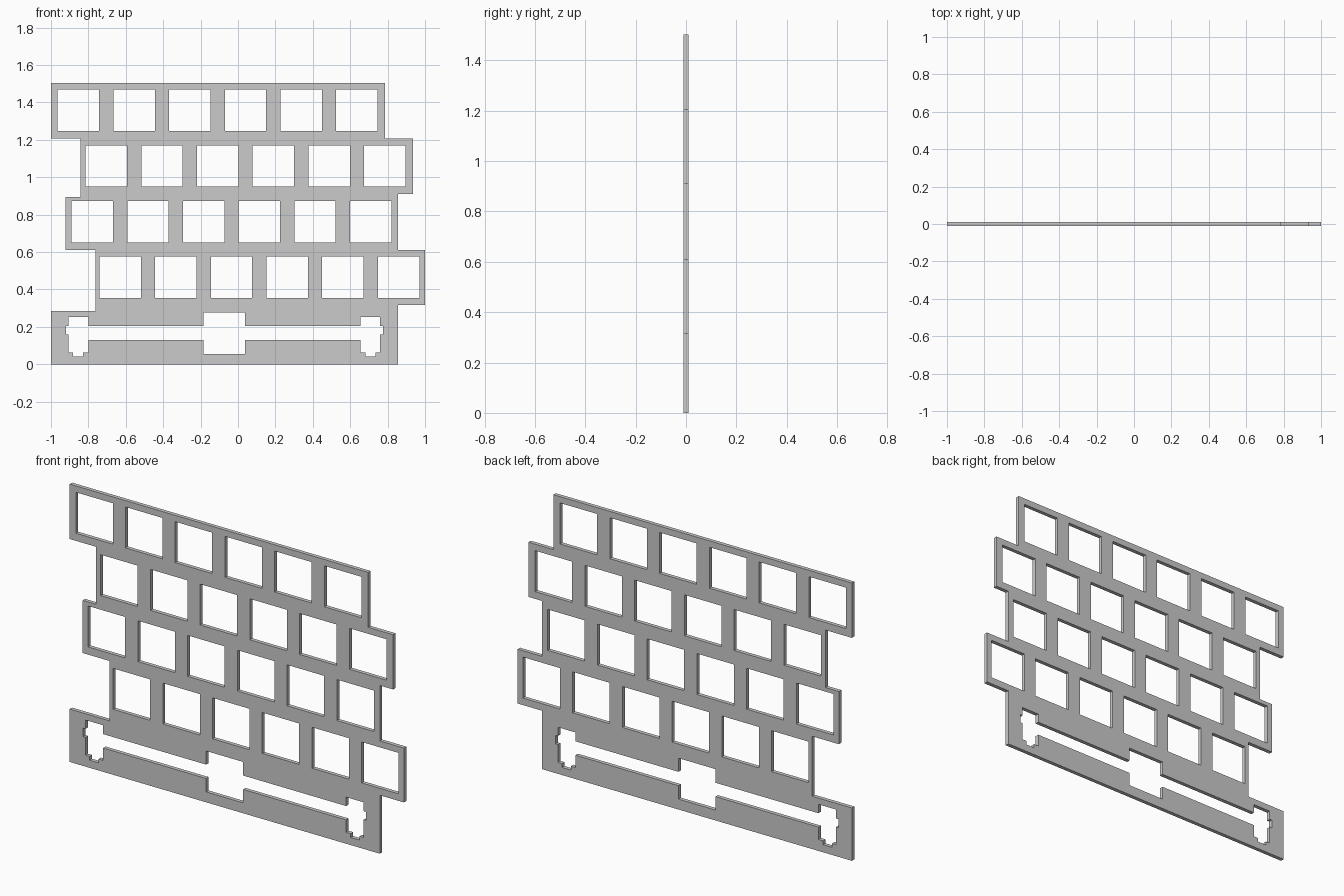
import bpy, bmesh, math
from mathutils import Matrix

if "Cube" in bpy.data.objects:
    bpy.data.objects.remove(bpy.data.objects["Cube"])

PITCH = 0.2977       # key spacing
HOLE = 0.2215        # switch cutout size
THICK = 0.021
SPACE_X, SPACE_Z = -0.073, 0.167

curve = bpy.data.curves.new("plate_profile", 'CURVE')
curve.dimensions = '2D'
curve.fill_mode = 'BOTH'
curve.extrude = THICK / 2


def loop(points):
    """Add one closed straight-edged loop to the plate profile."""
    s = curve.splines.new('POLY')
    s.points.add(len(points) - 1)
    for p, (x, z) in zip(s.points, points):
        p.co = (x, z, 0, 1)
    s.use_cyclic_u = True
    s.use_smooth = False


# Staggered outer outline
loop([(-1, 0), (0.856, 0), (0.856, 0.316), (1, 0.316), (1, 0.61),
      (0.856, 0.61), (0.856, 0.91), (0.936, 0.91), (0.936, 1.206),
      (0.786, 1.206), (0.786, 1.503), (-1, 1.503), (-1, 1.206),
      (-0.842, 1.206), (-0.842, 0.895), (-0.922, 0.895), (-0.922, 0.61),
      (-0.762, 0.61), (-0.762, 0.286), (-1, 0.286)])

# Four rows of six switch cutouts
h = HOLE / 2
for row, start in enumerate([-0.630, -0.779, -0.704, -0.853], 1):
    z = SPACE_Z + row * PITCH
    for col in range(6):
        x = start + col * PITCH
        loop([(x - h, z - h), (x + h, z - h), (x + h, z + h), (x - h, z + h)])

# Spacebar cutout: switch hole, channel and stabiliser pocket, mirrored
top, bottom = 0.204, 0.129
right = [(h, SPACE_Z - h), (h, bottom), (0.727, bottom), (0.727, 0.062),
         (0.755, 0.062), (0.755, 0.041), (0.808, 0.041), (0.808, 0.062),
         (0.833, 0.062), (0.833, 0.158), (0.847, 0.158), (0.847, top),
         (0.833, top), (0.833, 0.252), (0.727, 0.252), (0.727, top),
         (h, top), (h, SPACE_Z + h)]
loop([(SPACE_X + x, z) for x, z in right] +
     [(SPACE_X - x, z) for x, z in reversed(right)])

# Convert to a clean upright mesh
tmp = bpy.data.objects.new("profile_helper", curve)
bpy.context.collection.objects.link(tmp)
bpy.context.view_layer.update()
mesh = bpy.data.meshes.new_from_object(
    tmp.evaluated_get(bpy.context.evaluated_depsgraph_get()))
bpy.data.objects.remove(tmp)

bm = bmesh.new()
bm.from_mesh(mesh)
bmesh.ops.remove_doubles(bm, verts=bm.verts, dist=1e-4)
bmesh.ops.transform(bm, verts=bm.verts, matrix=Matrix.Rotation(math.pi / 2, 4, 'X'))
bmesh.ops.recalc_face_normals(bm, faces=bm.faces)
for f in bm.faces:
    f.smooth = False
bm.to_mesh(mesh)
bm.free()

mesh.name = "keyboard_plate"
plate = bpy.data.objects.new("keyboard_plate", mesh)
bpy.context.collection.objects.link(plate)
